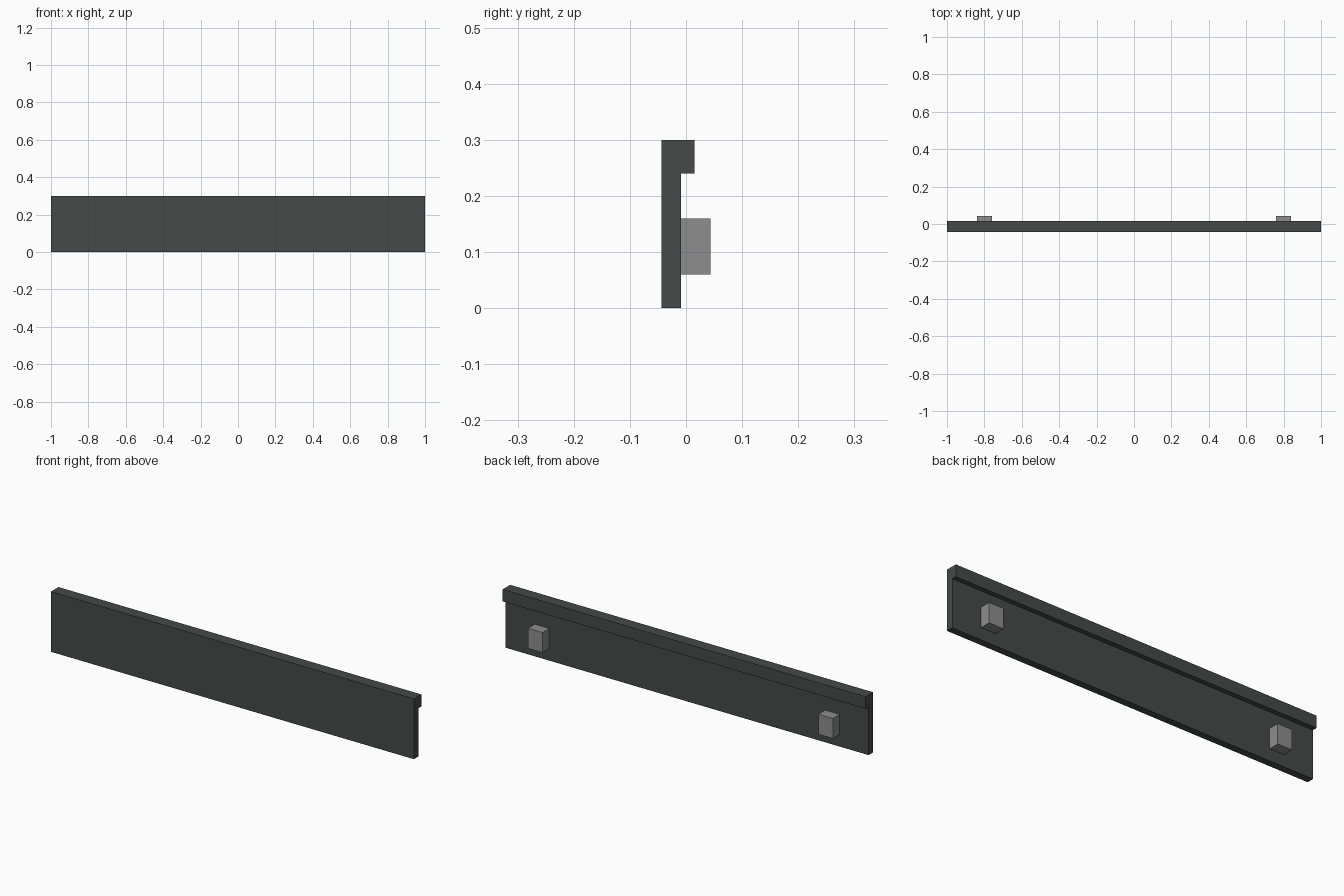
import bpy, bmesh

if "Cube" in bpy.data.objects:
    bpy.data.objects.remove(bpy.data.objects["Cube"])


def material(name, rgb):
    m = bpy.data.materials.new(name)
    m.diffuse_color = (*rgb, 1)
    m.use_nodes = True
    m.node_tree.nodes["Principled BSDF"].inputs["Base Color"].default_value = m.diffuse_color
    return m


def extrude_x(name, profile, x0, x1, mat):
    """Extrude a closed (y, z) profile along x."""
    bm = bmesh.new()
    face = bm.faces.new([bm.verts.new((x0, y, z)) for y, z in profile])
    res = bmesh.ops.extrude_face_region(bm, geom=[face])
    verts = [g for g in res["geom"] if isinstance(g, bmesh.types.BMVert)]
    bmesh.ops.translate(bm, verts=verts, vec=(x1 - x0, 0, 0))
    bmesh.ops.recalc_face_normals(bm, faces=bm.faces)
    me = bpy.data.meshes.new(name)
    bm.to_mesh(me)
    bm.free()
    me.materials.append(mat)
    ob = bpy.data.objects.new(name, me)
    bpy.context.collection.objects.link(ob)
    return ob


dark = material("dark slate", (0.058, 0.068, 0.066))
grey = material("mid grey", (0.27, 0.27, 0.27))

FRONT, BACK, LIP, REAR = -0.044, -0.009, 0.015, 0.044

# Panel with a lip along the top of its back
extrude_x("panel", [(FRONT, 0), (BACK, 0), (BACK, 0.24), (LIP, 0.24),
                    (LIP, 0.3), (FRONT, 0.3)], -1, 1, dark)

# Two mounting blocks on the back
for side, x in (("left", -0.8), ("right", 0.8)):
    extrude_x(f"mounting_block_{side}", [(BACK, 0.06), (REAR, 0.06),
              (REAR, 0.16), (BACK, 0.16)], x - 0.04, x + 0.04, grey)
